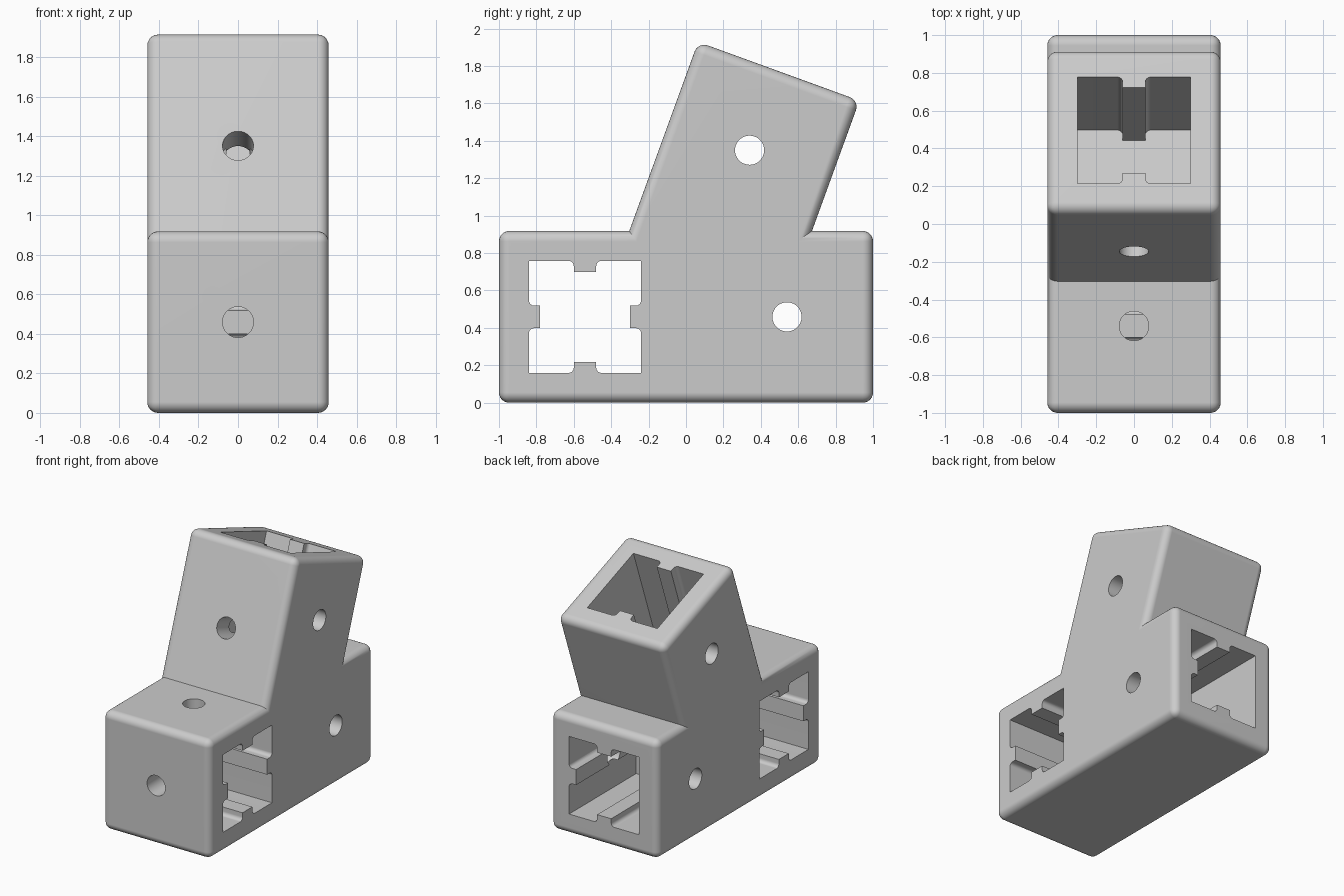
import bpy, bmesh, math
from mathutils import Matrix, Vector

if "Cube" in bpy.data.objects:
    bpy.data.objects.remove(bpy.data.objects["Cube"], do_unlink=True)

HALF = 0.459        # half thickness of each socket block
PH = 0.3            # half width of a socket
MID = 0.459         # height of the base axis
TILT = math.radians(20)
X, Y, Z = Vector((1, 0, 0)), Vector((0, 1, 0)), Vector((0, 0, 1))
U = Vector((0, math.sin(TILT), math.cos(TILT)))    # along the tilted arm
V = Vector((0, math.cos(TILT), -math.sin(TILT)))   # across the tilted arm
ARM_V, ARM_TOP = -0.14, 1.835

grey = bpy.data.materials.new("grey_plastic")
grey.use_nodes = True
grey.diffuse_color = (0.6, 0.6, 0.6, 1)
grey.node_tree.nodes["Principled BSDF"].inputs["Base Color"].default_value = (0.6, 0.6, 0.6, 1)


def frame(a, b, c, origin):
    m = Matrix((a, b, c)).transposed().to_4x4()
    m.translation = origin
    return m


def finish(name, bm):
    bmesh.ops.recalc_face_normals(bm, faces=bm.faces)
    mesh = bpy.data.meshes.new(name)
    bm.to_mesh(mesh)
    bm.free()
    mesh.materials.append(grey)
    ob = bpy.data.objects.new(name, mesh)
    bpy.context.collection.objects.link(ob)
    return ob


def rounded_block(name, size, matrix):
    bm = bmesh.new()
    bmesh.ops.create_cube(bm, size=1, matrix=Matrix.Diagonal((*size, 1)))
    bmesh.ops.bevel(bm, geom=bm.edges[:], offset=0.055, segments=6,
                    profile=0.5, affect='EDGES')
    bm.transform(matrix)
    return finish(name, bm)


def socket(name, matrix, depth, ribs):
    """Square prism with a filleted rib groove on the flagged sides."""
    t, d, r = 0.06, 0.06, 0.028
    half = [(-t - r + r * math.sin(k * math.pi / 8), PH - r + r * math.cos(k * math.pi / 8))
            for k in range(5)] + [(-t, PH - d)]
    side = half + [(-a, b) for a, b in reversed(half)]
    bm = bmesh.new()
    verts = []
    for i, rib in enumerate(ribs):          # order: +b, +a, -b, -a
        turn = Matrix.Rotation(-i * math.pi / 2, 3, 'Z')
        for a, b in [(-PH, PH)] + (side if rib else []):
            verts.append(bm.verts.new(turn @ Vector((a, b, 0))))
    face = bm.faces.new(verts)
    ext = bmesh.ops.extrude_face_region(bm, geom=[face])
    moved = [v for v in ext["geom"] if isinstance(v, bmesh.types.BMVert)]
    bmesh.ops.translate(bm, verts=moved, vec=(0, 0, depth))
    bm.transform(matrix)
    return finish(name, bm)


def bolt_hole(name, start, end):
    bm = bmesh.new()
    axis = end - start
    m = Matrix.Translation((start + end) / 2) @ axis.to_track_quat('Z', 'Y').to_matrix().to_4x4()
    bmesh.ops.create_cone(bm, cap_ends=True, segments=40, radius1=0.078,
                          radius2=0.078, depth=axis.length, matrix=m)
    return finish(name, bm)


def combine(target, tool, operation):
    mod = target.modifiers.new(tool.name, 'BOOLEAN')
    mod.object, mod.operation, mod.solver = tool, operation, 'EXACT'
    bpy.context.view_layer.objects.active = target
    bpy.ops.object.modifier_apply(modifier=mod.name)
    bpy.data.objects.remove(tool, do_unlink=True)


# Base block and tilted arm
bracket = rounded_block("angled_bracket", (2 * HALF, 2, 2 * HALF),
                        Matrix.Translation((0, 0, MID)))
low = 0.4
arm = rounded_block("tilted_arm", (2 * HALF, 2 * HALF, ARM_TOP - low),
                    frame(X, V, U, V * ARM_V + U * (ARM_TOP + low) / 2))
combine(bracket, arm, 'UNION')

# Sockets: one through the side, one in the back, one down the arm
depth = 0.82
cutters = [
    socket("cross_socket", frame(Y, Z, X, Vector((-0.6, -0.54, MID))), 1.2, (1, 1, 1, 1)),
    socket("back_socket", frame(X, Z, Y, Vector((0, 1 - depth, MID))), 1, (1, 1, 1, 0)),
    socket("arm_socket", frame(X, V, U, V * ARM_V + U * (ARM_TOP - depth)), 1, (1, 0, 1, 0)),
]

# Bolt holes
cutters += [
    bolt_hole("front_hole", Vector((0, -1.1, MID)), Vector((0, -0.6, MID))),
    bolt_hole("top_hole", Vector((0, -0.54, 0.6)), Vector((0, -0.54, 1.1))),
    bolt_hole("base_side_hole", Vector((-0.6, 0.54, MID)), Vector((0.6, 0.54, MID))),
    bolt_hole("arm_side_hole", Vector((-0.6, 0.34, 1.35)), Vector((0.6, 0.34, 1.35))),
    bolt_hole("arm_front_hole", U * 1.22 - V * 0.8, U * 1.22 - V * 0.2),
]
for cutter in cutters:
    combine(bracket, cutter, 'DIFFERENCE')

# Smooth rounded edges, crisp flat faces
bpy.ops.object.select_all(action='DESELECT')
bracket.select_set(True)
bpy.context.view_layer.objects.active = bracket
bpy.ops.object.shade_smooth_by_angle(angle=math.radians(30))
weighted = bracket.modifiers.new("weighted_normals", 'WEIGHTED_NORMAL')
weighted.keep_sharp = True
